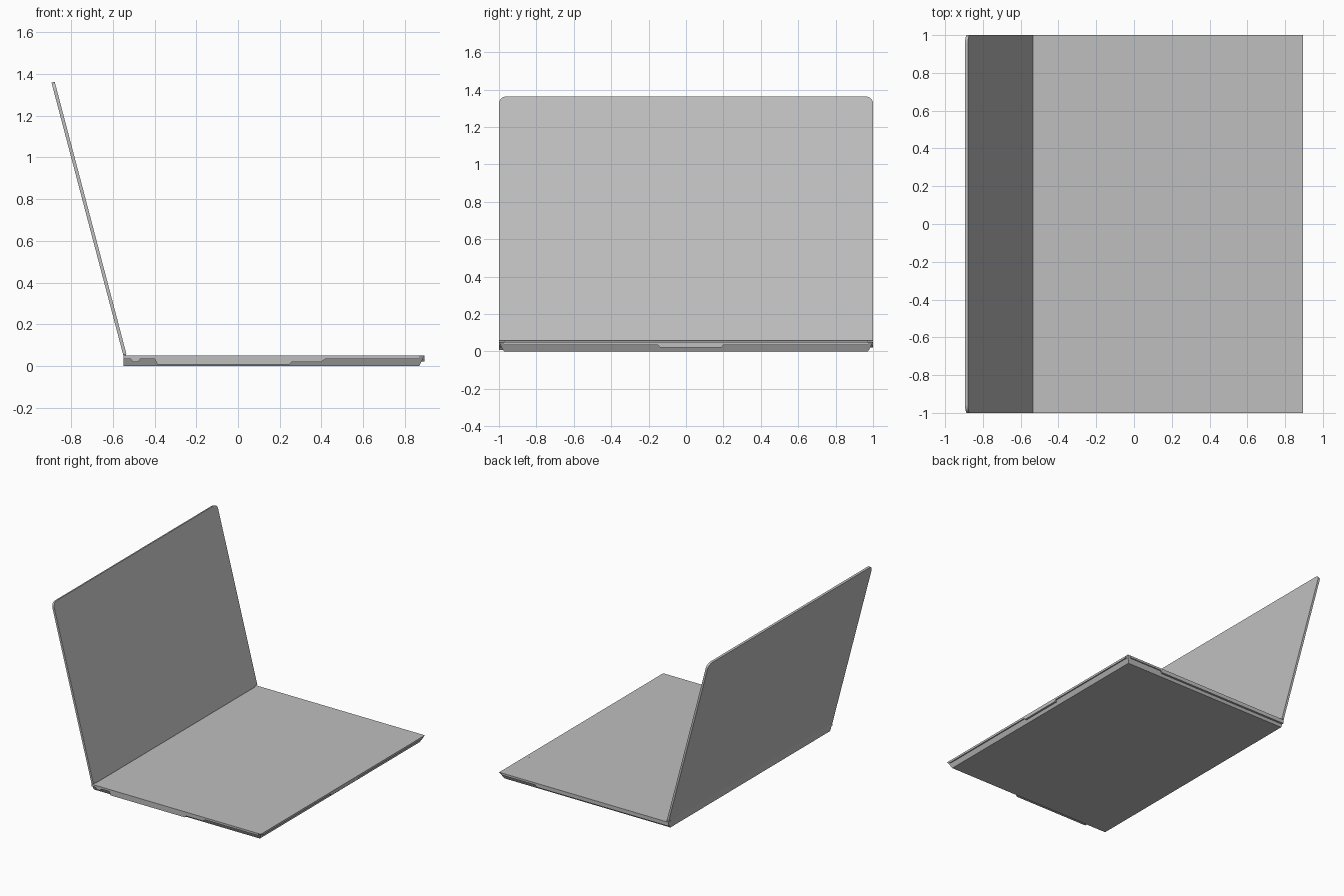
import bpy, bmesh, math
from mathutils import Matrix, Vector

if "Cube" in bpy.data.objects:
    bpy.data.objects.remove(bpy.data.objects["Cube"])

grey = bpy.data.materials.new("aluminium grey")
grey.diffuse_color = (0.52, 0.52, 0.52, 1)
grey.use_nodes = True
grey.node_tree.nodes["Principled BSDF"].inputs["Base Color"].default_value = grey.diffuse_color


def finish(name, bm):
    bmesh.ops.recalc_face_normals(bm, faces=bm.faces[:])
    mesh = bpy.data.meshes.new(name)
    bm.to_mesh(mesh)
    bm.free()
    mesh.materials.append(grey)
    ob = bpy.data.objects.new(name, mesh)
    bpy.context.collection.objects.link(ob)
    return ob


def prism(name, points, direction):
    """Extrude a closed polygon along a direction."""
    bm = bmesh.new()
    face = bm.faces.new([bm.verts.new(p) for p in points])
    ext = bmesh.ops.extrude_face_region(bm, geom=[face])
    verts = [v for v in ext["geom"] if isinstance(v, bmesh.types.BMVert)]
    bmesh.ops.translate(bm, verts=verts, vec=Vector(direction))
    return finish(name, bm)


TOP = 0.05
BACK, FRONT, INSET = -0.549, 0.895, 0.026

# Base body: flat back, the other three sides slope in towards the bottom
bm = bmesh.new()
rings = []
for z, d in ((0, INSET), (TOP - 0.003, 0.002), (TOP, 0)):
    rings.append([bm.verts.new(p) for p in (
        (BACK, -1 + d, z), (FRONT - d, -1 + d, z), (FRONT - d, 1 - d, z), (BACK, 1 - d, z))])
bm.faces.new(rings[0])
bm.faces.new(rings[-1])
for a, b in zip(rings, rings[1:]):
    for i in range(4):
        j = (i + 1) % 4
        bm.faces.new((a[i], a[j], b[j], b[i]))
finish("base_body", bm)

# Vertical side walls with stepped lower edges, given as (position, height)
corner = FRONT - INSET
left_edge = [(BACK, .034), (-.515, .034), (-.506, .02), (-.477, .02), (-.468, .034),
             (-.40, .034), (-.386, .007), (.247, .007), (.257, .02), (.40, .02),
             (.42, .034), (corner, .034)]
right_edge = [(BACK, .02), (.57, .02), (.59, .034), (corner, .034)]
front_edge = [(-1 + INSET, .034), (-.15, .034), (-.14, .022), (.19, .022),
              (.20, .034), (1 - INSET, .034)]


def wall(name, edge, place, direction):
    outline = edge + [(edge[-1][0], TOP), (edge[0][0], TOP)]
    prism(name, [place(u, z) for u, z in outline], direction)


wall("left_wall", left_edge, lambda u, z: (u, -1, z), (0, 0.03, 0))
wall("right_wall", right_edge, lambda u, z: (u, 1, z), (0, -0.03, 0))
wall("front_wall", front_edge, lambda u, z: (FRONT, u, z), (-0.03, 0, 0))

# Screen lid: thin slab with rounded upper corners, leaning back from the hinge
foot, head = Vector((-0.535, 0, 0.057)), Vector((-0.879, 0, 1.363))
up = (head - foot).normalized()
normal = Vector((up.z, 0, -up.x))
height, radius = (head - foot).length, 0.04
outline = [(-1, 0), (1, 0)]
for cy, start in ((1 - radius, 0), (-1 + radius, 90)):
    for k in range(7):
        a = math.radians(start + 15 * k)
        outline.append((cy + radius * math.cos(a), height - radius + radius * math.sin(a)))
prism("screen_lid", [foot + up * h + Vector((0, y, 0)) for y, h in outline], normal * -0.016)

# Hinge strip tucked between the base and the lid
prism("hinge", [(-0.549, -0.97, 0.048), (-0.536, -0.97, 0.048),
                (-0.537, -0.97, 0.06), (-0.549, -0.97, 0.06)], (0, 1.94, 0))
